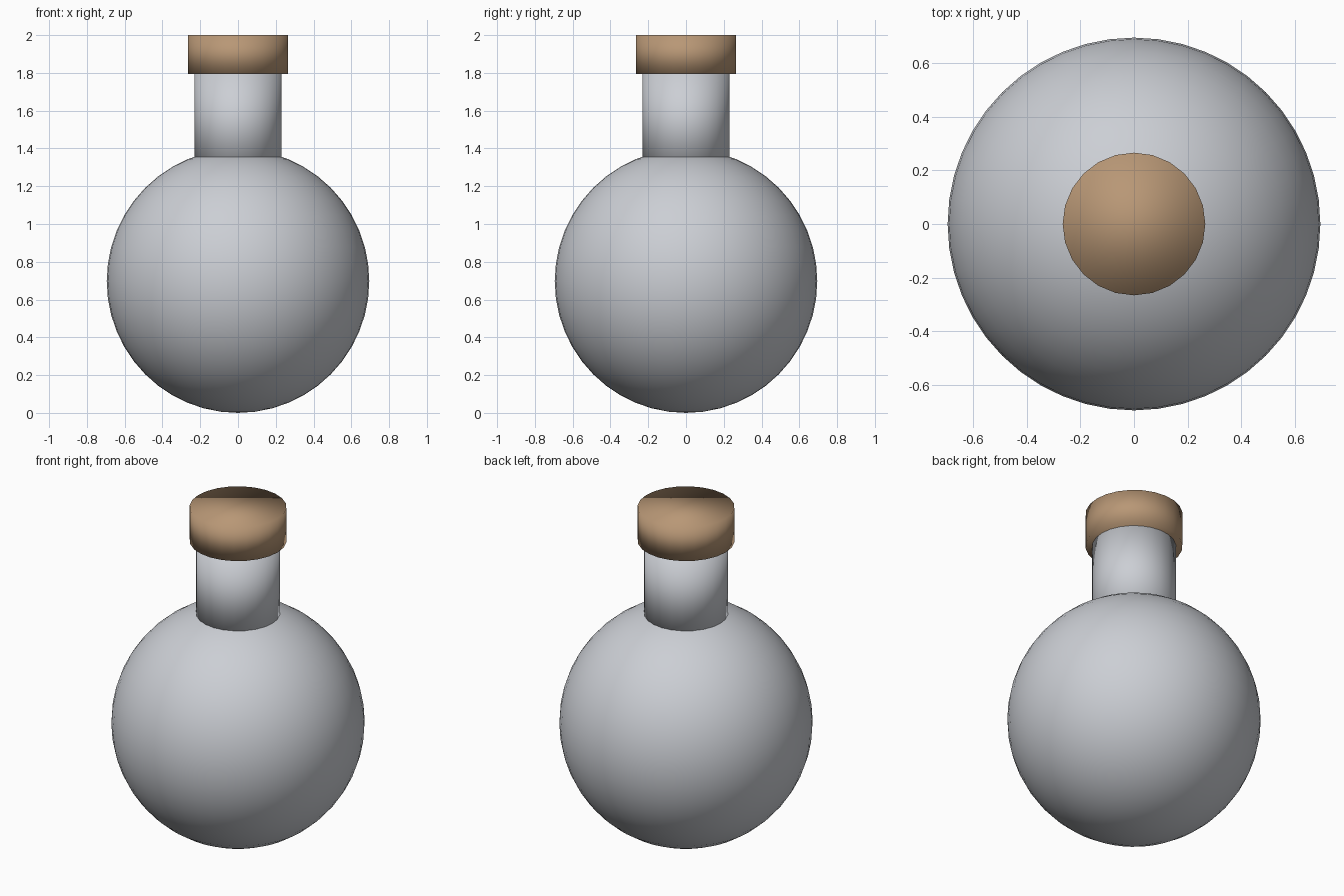
import bpy

if "Cube" in bpy.data.objects:
    bpy.data.objects.remove(bpy.data.objects["Cube"])


def material(name, color):
    mat = bpy.data.materials.new(name)
    mat.diffuse_color = (*color, 1.0)
    mat.use_nodes = True
    mat.node_tree.nodes["Principled BSDF"].inputs["Base Color"].default_value = mat.diffuse_color
    return mat


glass = material("pale_grey_glass", (0.60, 0.62, 0.66))
cork = material("tan_cork", (0.48, 0.31, 0.18))


def finish(name, mat):
    obj = bpy.context.object
    obj.name = name
    obj.data.materials.append(mat)
    bpy.ops.object.shade_smooth()
    return obj


def cylinder(name, radius, bottom, top, mat):
    bpy.ops.mesh.primitive_cylinder_add(
        vertices=24, radius=radius, depth=top - bottom,
        location=(0, 0, (bottom + top) / 2))
    return finish(name, mat)


# Round flask body
bpy.ops.mesh.primitive_uv_sphere_add(
    segments=48, ring_count=24, radius=0.695, location=(0, 0, 0.698))
body = finish("flask_body", glass)
body.scale.z = 0.698 / 0.695

# Straight neck sunk into the body, with the stopper on top
cylinder("flask_neck", 0.23, 1.28, 1.80, glass)
cylinder("cork_stopper", 0.266, 1.795, 2.0, cork)
